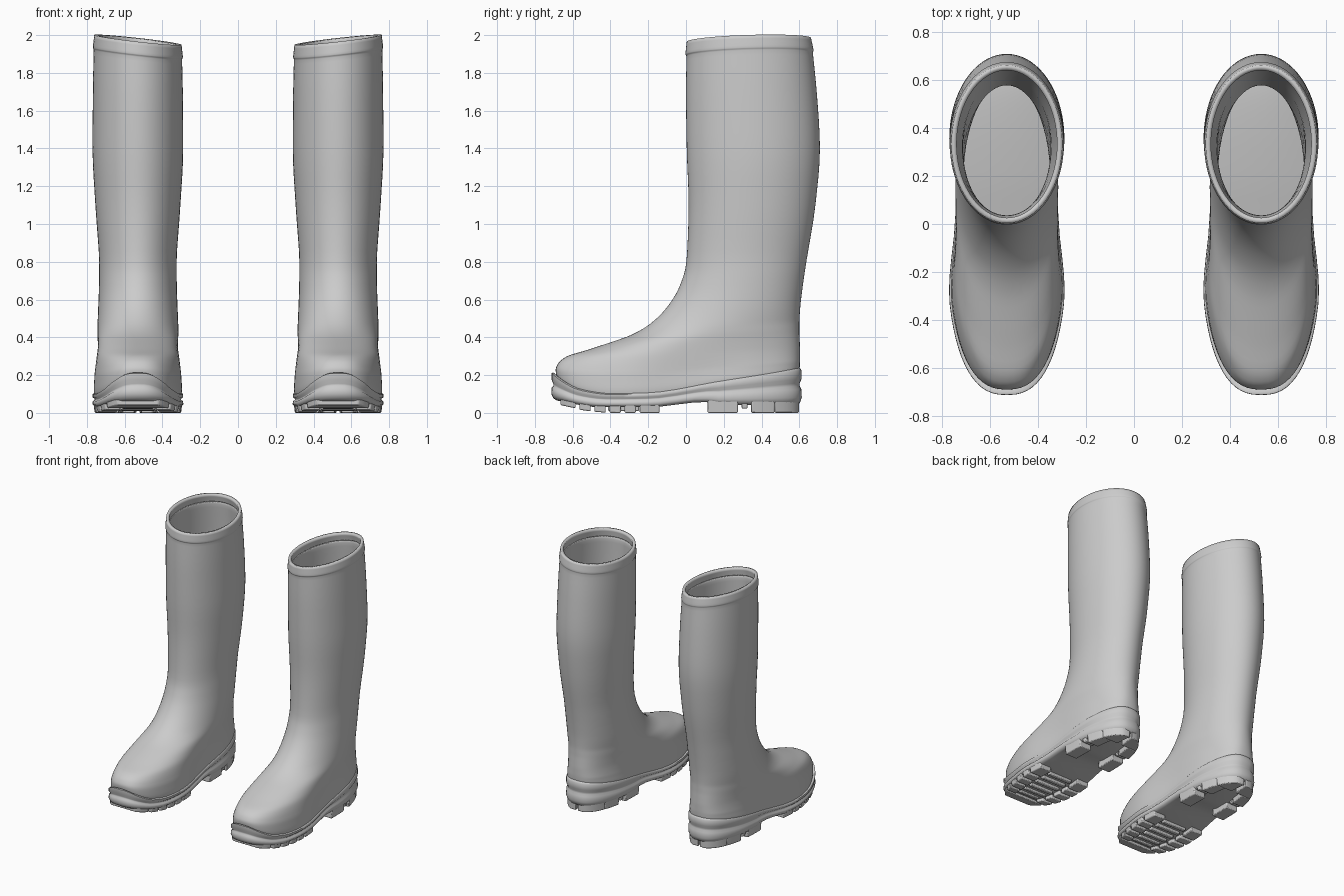
import bpy, bmesh, math

if "Cube" in bpy.data.objects:
    bpy.data.objects.remove(bpy.data.objects["Cube"])

CX, N = 0.53, 72          # boot centre line and points per ring


def curve(xs, ys, x):
    """Smooth interpolation without overshoot."""
    n = len(xs)
    x = min(max(x, xs[0]), xs[-1])
    d = [(ys[i + 1] - ys[i]) / (xs[i + 1] - xs[i]) for i in range(n - 1)]

    def slope(i):
        if i == 0 or i == n - 1:
            return d[min(i, n - 2)]
        a, b = d[i - 1], d[i]
        return 2 * a * b / (a + b) if a * b > 0 else 0
    i = max(k for k in range(n - 1) if xs[k] <= x)
    h = xs[i + 1] - xs[i]
    t = (x - xs[i]) / h
    return (ys[i] * (1 + 2 * t) * (1 - t) ** 2 + slope(i) * h * t * (1 - t) ** 2
            + ys[i + 1] * t * t * (3 - 2 * t) + slope(i + 1) * h * t * t * (t - 1))


# Foot shape along y: half width, sole top line, sole base, lug bottoms
def foot_w(y): return curve([-.72, -.35, .05, .35], [.25, .25, .214, .228], y)
def top_line(y): return curve([-.71, -.66, -.56, -.4, -.2, .2, .61],
                              [.225, .18, .128, .105, .11, .178, .245], y)
def base_z(y): return curve([-.71, -.45, -.2, .1, .14, .61], [.07, .03, .03, .058, .045, .04], y)
def lug_z(y): return .05 * min(max((-.36 - y) / .35, 0), 1) ** 2


def outline(ay, by, w, m):
    """Closed superellipse ring between two y values; m blends in the foot shape."""
    pts, p = [], 2 / (2 + m / 2)
    for i in range(N):
        a = 2 * math.pi * i / N
        c, s = math.cos(a), math.sin(a)
        u = math.copysign(abs(c) ** p, c) if abs(c) > 1e-6 else 0
        v = math.copysign(abs(s) ** p, s) if abs(s) > 1e-6 else 0
        y = (ay + by) / 2 - (by - ay) / 2 * u
        pts.append((v * w * (1 - m + m * foot_w(y) / .235), y, (1 - u) / 2))
    return pts


def loft(bm, rings):
    vs = [[bm.verts.new(p) for p in r] for r in rings]
    for a, b in zip(vs, vs[1:]):
        for i in range(N):
            j = (i + 1) % N
            bm.faces.new((a[i], a[j], b[j], b[i]))
    return vs


def cap(bm, r):
    """Close a ring with strips running across it."""
    for i in range(N // 2):
        q = [r[i], r[i + 1], r[(N - i - 1) % N], r[(N - i) % N]]
        bm.faces.new(list(dict.fromkeys(q)))


def finish(bm, name, thickness=0, bevel=0, angle=40):
    bmesh.ops.recalc_face_normals(bm, faces=bm.faces)
    me = bpy.data.meshes.new(name)
    bm.to_mesh(me)
    bm.free()
    ob = bpy.data.objects.new(name, me)
    bpy.context.collection.objects.link(ob)
    bpy.ops.object.select_all(action='DESELECT')
    ob.select_set(True)
    bpy.context.view_layer.objects.active = ob
    bpy.ops.object.shade_smooth_by_angle(angle=math.radians(angle))
    if thickness:
        md = ob.modifiers.new("wall", 'SOLIDIFY')
        md.thickness, md.offset = thickness, -1
    if bevel:
        md = ob.modifiers.new("round", 'BEVEL')
        md.width, md.segments, md.limit_method = bevel, 2, 'ANGLE'
    ob.modifiers.new("pair", 'MIRROR')
    return ob


# Upper, from sole to rim: front (y, z), back (y, z), half width
KEYS = [
    (-.67, .185, .588, .21, .226),
    (-.686, .235, .6, .25, .23),
    (-.69, .275, .603, .29, .227),
    (-.675, .31, .604, .32, .224),
    (-.63, .333, .604, .35, .222),
    (-.5, .355, .602, .39, .22),
    (-.35, .39, .6, .43, .218),
    (-.22, .45, .6, .48, .214),
    (-.1, .56, .605, .56, .21),
    (-.03, .68, .618, .67, .206),
    (.002, .8, .637, .8, .205),
    (.014, 1.1, .685, 1.1, .225),
    (.004, 1.4, .709, 1.4, .24),
    (0, 1.7, .692, 1.7, .238),
    (.003, 1.885, .672, 1.905, .234),
    (-.003, 1.9, .675, 1.92, .238),
    (.004, 1.965, .662, 1.985, .231)]
idx, cols = list(range(len(KEYS))), list(zip(*KEYS))
STEP = 4
rings = []
for k in range((len(KEYS) - 1) * STEP + 1):
    f = k / STEP
    ay, az, by, bz, w = [curve(idx, c, f) for c in cols]
    foot = min(max((7 - f) / 4.5, 0), 1)             # foot outline fades into the shaft
    dip = max(1 - f / 6, 0) ** 1.6                   # lower edge follows the sole line
    ring = []
    for x, y, t in outline(ay, by, w, foot):
        z = az + (bz - az) * t
        z += dip * (top_line(y) - .02 - z)
        lean = min(max((z - 1.5) / .38, 0), 1)       # opening leans to the outside
        ring.append((CX + x, y, z + .026 * lean * lean * x / w))
    rings.append(ring)
bm = bmesh.new()
loft(bm, rings)
finish(bm, "boot_upper", thickness=.022, angle=60)

# Sole: ribbed side wall following the curved top line (height fraction, outset)
WALL = [(0, -.03), (.06, -.01), (.2, 0), (.42, -.002), (.5, -.011), (.58, -.011),
        (.68, -.001), (.9, -.001), (.97, -.01), (1, -.028)]
rings = []
for s, o in WALL:
    rings.append([(CX + x, y, base_z(y) + s * (top_line(y) - base_z(y)))
                  for x, y, t in outline(-.713 - o, .613 + o, .236 + o, 1)])
bm = bmesh.new()
vs = loft(bm, rings)
cap(bm, vs[0])
cap(bm, vs[-1])
finish(bm, "sole", angle=60)


# Tread lugs: blocks that follow the sole outline
def half_at(y):
    t = min(abs((y + .05) / .655), 1)
    return foot_w(y) * (1 - t ** 2.5) ** .4


def lug(bm, y1, y2, f1, f2, lift=0, seg=6):
    rows = []
    for i in range(seg + 1):
        y = y1 + (y2 - y1) * i / seg
        h = half_at(y) - .004
        zt, zb = base_z(y) + .025, lug_z(y) + lift
        rows.append([bm.verts.new((CX + h * f, y, z))
                     for f, z in ((f1, zt), (f2, zt), (f2 * .97, zb), (f1 * .97, zb))])
    for a, b in zip(rows, rows[1:]):
        for j in range(4):
            bm.faces.new((a[j], a[(j + 1) % 4], b[(j + 1) % 4], b[j]))
    bm.faces.new(rows[0])
    bm.faces.new(rows[-1][::-1])


bm = bmesh.new()
lug(bm, -.665, -.585, -1, 1, .004)                   # toe block
for k in range(5):
    y = -.565 + k * .08
    for s in (-1, 1):
        lug(bm, y, y + (.105 if k == 4 else .06), s * .55, s)    # side lugs
for k in range(6):
    y = -.55 + k * .068
    lug(bm, y, y + .03, -.45, .45, .01, 2)           # centre bars
finish(bm, "front_tread", bevel=.006)

bm = bmesh.new()
for s in (-1, 1):
    lug(bm, .115, .275, s * .5, s)
    lug(bm, .345, .47, s * .5, s)
    lug(bm, .47, .597, s * .12, s, 0, 12)            # rear corner
    lug(bm, .295, .325, s * .55, s * .98, .022, 2)   # step inside the side notch
finish(bm, "heel_tread", bevel=.006)
